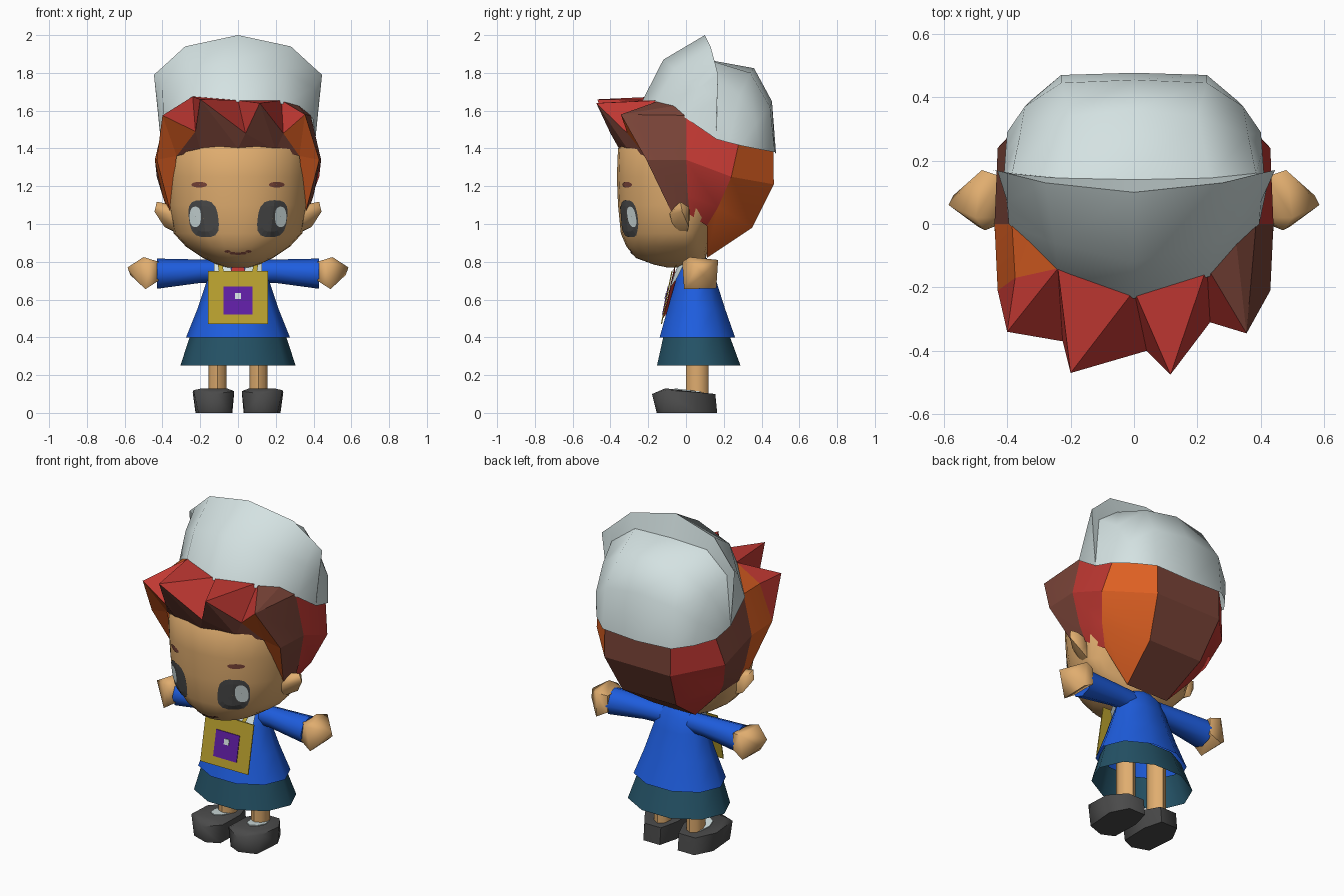
import bpy, bmesh, math
from mathutils import Vector
from mathutils.bvhtree import BVHTree


def lin(c):
    c /= 255
    return c / 12.92 if c <= 0.04045 * 255 / 255 else ((c + 0.055) / 1.055) ** 2.4


PALETTE = {
    "pale_grey": (212, 226, 226), "red": (192, 56, 50), "brown": (122, 68, 56),
    "orange": (220, 95, 34), "skin": (224, 173, 111), "blue": (30, 93, 222),
    "teal": (36, 82, 102), "charcoal": (74, 74, 74), "mustard": (184, 160, 46),
    "purple": (96, 30, 164)}
MATS = {}
for key, rgb in PALETTE.items():
    MATS[key] = bpy.data.materials.new(key)
    MATS[key].diffuse_color = [lin(c) for c in rgb] + [1]


def build(name, verts, faces, colours, smooth=None, hull=False):
    """Mesh object; colours is one name or one name per face."""
    bm = bmesh.new()
    vs = [bm.verts.new(v) for v in verts]
    names = [colours] if isinstance(colours, str) else sorted(set(colours))
    if hull:
        bmesh.ops.convex_hull(bm, input=vs)
        loose = [v for v in bm.verts if not v.link_faces]
        bmesh.ops.delete(bm, geom=loose, context='VERTS')
    for i, f in enumerate(faces):
        face = bm.faces.new([vs[k] for k in f])
        if len(names) > 1:
            face.material_index = names.index(colours[i])
    bmesh.ops.remove_doubles(bm, verts=bm.verts[:], dist=0.0005)
    bmesh.ops.recalc_face_normals(bm, faces=bm.faces[:])
    me = bpy.data.meshes.new(name)
    bm.to_mesh(me)
    bm.free()
    for n in names:
        me.materials.append(MATS[n])
    if smooth:
        me.shade_smooth()
        me.set_sharp_from_angle(angle=math.radians(smooth))
    ob = bpy.data.objects.new(name, me)
    bpy.context.collection.objects.link(ob)
    return ob


def grid(rows, closed=False):
    """Verts and quads joining equally long rows of points."""
    n = len(rows[0])
    faces = [(r * n + c, r * n + (c + 1) % n, (r + 1) * n + (c + 1) % n, (r + 1) * n + c)
             for r in range(len(rows) - 1) for c in range(n if closed else n - 1)]
    return [p for row in rows for p in row], faces


def ring(z, rx, front, back, n, power=2.0, mid=None):
    """Horizontal oval from y=front to y=back."""
    mid = (front + back) / 2 if mid is None else mid
    pts = []
    for i in range(n):
        a = 2 * math.pi * i / n
        s, c = math.sin(a), math.cos(a)
        k = (abs(s) ** power + abs(c) ** power) ** (-1 / power)
        pts.append((rx * c * k, mid + s * k * (back - mid if s > 0 else mid - front), z))
    return pts


def mirrored(pts, s):
    return [(p[0] * s, p[1], p[2]) for p in pts]


SIDES = ((1, "right"), (-1, "left"))

# Head
HEAD = [(0.77, 0.06, -0.10, 0.05), (0.785, 0.11, -0.17, 0.08), (0.82, 0.185, -0.265, 0.105),
        (0.88, 0.275, -0.315, 0.12), (0.95, 0.34, -0.345, 0.13), (1.10, 0.37, -0.36, 0.24),
        (1.25, 0.38, -0.366, 0.36), (1.40, 0.38, -0.36, 0.38), (1.52, 0.34, -0.25, 0.30)]
v, f = grid([ring(z, rx, a, b, 24, 2.12, 0.0) for z, rx, a, b in HEAD], True)
f += [tuple(range(24)), tuple(range(len(v) - 24, len(v)))]
build("head", v, f, "skin", 50)
FACE = BVHTree.FromPolygons([Vector(p) for p in v], f)


# Painted face features, draped over the head
def drape(name, outline, colour, lift):
    n = len(outline)
    cx = sum(p[0] for p in outline) / n
    cz = sum(p[1] for p in outline) / n
    rows = []
    for k in (0.02, 0.35, 0.7, 1.0):
        row = []
        for x, z in outline:
            x, z = cx + (x - cx) * k, cz + (z - cz) * k
            hit = FACE.ray_cast(Vector((x, -2, z)), Vector((0, 1, 0)))[0]
            row.append((x, hit.y - lift, z))
        rows.append(row)
    v, f = grid(rows, True)
    build(name, v, f, colour)


def oval(cx, cz, rx, rz, power, n=20, lean=0):
    return [(cx + p[0] + lean * p[1], cz + p[1]) for p in ring(0, rx, -rz, rz, n, power)]


for s, side in SIDES:
    drape(side + "_eye", oval(s * 0.182, 1.028, 0.078, 0.098, 3, 20, s * 0.12), "charcoal", 0.005)
    drape(side + "_eye_glint", oval(s * 0.226, 1.038, 0.030, 0.054, 2.5), "pale_grey", 0.009)
    drape(side + "_eyebrow", oval(s * 0.205, 1.208, 0.042, 0.015, 2), "brown", 0.005)
for i in range(5):
    x = -0.056 + i * 0.028
    drape("mouth_%d" % i, oval(x, 0.842 + 4 * x * x, 0.016, 0.007, 3, 8), "brown", 0.005)

# Ears
EAR = [(0.32, -0.09, 1.06), (0.34, -0.03, 1.10), (0.33, 0.02, 1.06), (0.30, 0.0, 0.94), (0.31, -0.06, 0.95),
       (0.43, -0.03, 1.118), (0.415, 0.015, 1.09), (0.442, -0.02, 1.065), (0.39, 0.015, 0.985), (0.37, -0.085, 1.05)]
for s, side in SIDES:
    build(side + "_ear", mirrored(EAR, s), [], "skin", 60, hull=True)

# Hair: panels round the head, each column running from hat to nape
COLS = [[(0.355, -0.345, 1.58), (0.43, -0.21, 1.34), (0.36, -0.08, 1.07), (0.36, -0.08, 1.07)],
        [(0.385, 0.0, 1.575), (0.44, 0.0, 1.34), (0.40, 0.01, 1.15), (0.365, 0.02, 1.05)],
        [(0.39, 0.28, 1.43), (0.43, 0.24, 1.25), (0.37, 0.17, 1.09), (0.30, 0.11, 0.99)],
        [(0.22, 0.462, 1.39), (0.22, 0.465, 1.21), (0.18, 0.35, 0.98), (0.14, 0.11, 0.82)]]
COLS += [mirrored(c, -1) for c in reversed(COLS)]
COLS[7][0] = (-0.375, -0.17, 1.57)
PANELS = ["brown", "red", "orange", "brown", "red", "brown", "orange"]
v, f = grid(COLS)
build("hair_panels", v, f, [p for p in PANELS for _ in range(3)], 25)
tuck = [(x * 0.82, y * 0.88, z + 0.06) for x, y, z in (c[0] for c in COLS[1:-1])]
v, f = grid([[c[0] for c in COLS[1:-1]], tuck])
build("hair_under_hat", v, f, PANELS[1:-1])

# Spiky fringe: roof points, jagged rim, hairline
FRINGE = [(-0.316, 0, 1.635), (-0.24, -0.14, 1.675), (0, -0.21, 1.655), (0.23, -0.135, 1.655), (0.316, 0, 1.635),
          (-0.40, -0.34, 1.575), (-0.225, -0.37, 1.49), (-0.20, -0.47, 1.66), (0.04, -0.40, 1.48),
          (0.115, -0.475, 1.64), (0.24, -0.31, 1.48), (0.355, -0.345, 1.58),
          (-0.325, -0.215, 1.36), (-0.20, -0.305, 1.39), (0, -0.355, 1.40), (0.20, -0.305, 1.39), (0.325, -0.215, 1.36),
          (-0.385, 0, 1.575), (0.385, 0, 1.575), (-0.43, -0.21, 1.34), (0.43, -0.21, 1.34),
          (-0.36, -0.08, 1.07), (0.36, -0.08, 1.07), (-0.375, -0.17, 1.57)]
PARTS = {
    "red": [(1, 6, 5), (1, 7, 6), (1, 2, 7), (2, 8, 7), (2, 9, 8), (2, 3, 9), (3, 10, 9), (3, 11, 10),
            (1, 5, 23), (23, 5, 19)],
    "brown": [(3, 4, 11), (4, 18, 11), (6, 13, 12), (6, 7, 13), (7, 8, 14), (7, 14, 13), (8, 9, 15),
              (8, 15, 14), (9, 10, 15), (10, 16, 15)],
    "orange": [(0, 1, 23), (17, 0, 23), (5, 6, 12), (10, 11, 16), (5, 19, 12), (19, 21, 12),
               (11, 20, 16), (20, 22, 16)]}
build("hair_fringe", FRINGE, [t for fs in PARTS.values() for t in fs],
      [c for c, fs in PARTS.items() for _ in fs])

# Hat: tall front shell, then a lower rounded back
HALF = [[(0, -0.235, 1.645), (0.24, -0.165, 1.635), (0.395, 0.0, 1.56), (0.41, 0.16, 1.45)],
        [(0, -0.12, 1.87), (0.25, -0.06, 1.82), (0.40, 0.07, 1.72), (0.43, 0.165, 1.66)],
        [(0, 0.10, 2.0), (0.28, 0.13, 1.94), (0.40, 0.16, 1.83), (0.445, 0.17, 1.79)],
        [(0, 0.14, 1.865), (0.24, 0.145, 1.86), (0.385, 0.16, 1.75), (0.41, 0.158, 1.45)],
        [(0, 0.36, 1.825), (0.20, 0.34, 1.80), (0.36, 0.28, 1.67), (0.405, 0.23, 1.43)],
        [(0, 0.455, 1.65), (0.23, 0.445, 1.62), (0.345, 0.37, 1.53), (0.40, 0.29, 1.415)],
        [(0, 0.477, 1.37), (0.23, 0.47, 1.38), (0.325, 0.39, 1.395), (0.40, 0.29, 1.415)]]
v, f = grid([mirrored(r[:0:-1], -1) + r for r in HALF])
build("hat", v, f, "pale_grey", 50)

# Tunic and skirt
v, f = grid([ring(*r, 10) for r in ((0.40, 0.275, -0.15, 0.27), (0.55, 0.215, -0.105, 0.215),
                                    (0.70, 0.165, -0.06, 0.165), (0.78, 0.14, -0.03, 0.14),
                                    (0.82, 0.08, 0.0, 0.11))], True)
build("tunic", v, f, "blue", 60)
v, f = grid([ring(*r, 10) for r in ((0.25, 0.305, -0.165, 0.30), (0.42, 0.25, -0.125, 0.235))], True)
build("skirt", v, f, "teal", 60)

# Neck, collar and neckerchief
v, f = grid([ring(0.70, 0.07, -0.02, 0.11, 8), ring(0.82, 0.07, -0.03, 0.11, 8)], True)
build("neck", v, f, "skin", 50)
for s, side in SIDES:
    flap = [(0.03, -0.06, 0.74), (0.13, -0.045, 0.72), (0.125, 0.0, 0.81), (0.05, -0.03, 0.81), (0.08, -0.085, 0.66)]
    build(side + "_collar", mirrored(flap, s), [], "pale_grey", hull=True)
    strap = [(0.10, -0.078, 0.74), (0.075, -0.078, 0.74), (0.085, -0.035, 0.81), (0.11, -0.03, 0.81)]
    build(side + "_strap", mirrored(strap, s), [(0, 1, 2, 3)], "mustard")
build("neckerchief", [(-0.03, -0.06, 0.78), (0.03, -0.06, 0.78), (0.08, -0.095, 0.6), (0, -0.122, 0.5),
                      (-0.08, -0.095, 0.6), (0, -0.05, 0.6)], [], "red", hull=True)


# Badge with coloured squares on a tilted plane
def tilted_plate(name, hw, z0, z1, lift, thick, colour):
    pts = [(x, -0.133 + (z - 0.47) * 0.2 - lift + d, z)
           for x in (-hw, hw) for z in (z0, z1) for d in (0, thick)]
    build(name, pts, [], colour, hull=True)


tilted_plate("badge", 0.16, 0.47, 0.75, 0.0, 0.006, "mustard")
tilted_plate("badge_square", 0.078, 0.52, 0.67, 0.004, 0.006, "purple")
tilted_plate("badge_dot", 0.016, 0.602, 0.634, 0.008, 0.006, "pale_grey")

# Arms, hands, legs and shoes
HAND = [(0.42, 0.0, 0.70), (0.42, 0.15, 0.70), (0.42, 0.02, 0.80), (0.42, 0.15, 0.80),
        (0.47, -0.02, 0.80), (0.49, -0.01, 0.655), (0.49, 0.16, 0.66), (0.50, 0.02, 0.825),
        (0.48, 0.17, 0.81), (0.585, 0.06, 0.77), (0.57, 0.09, 0.73)]
SHOE = [(0.035, -0.12, 0), (0.11, -0.155, 0), (0.21, -0.12, 0), (0.225, 0.06, 0), (0.17, 0.165, 0), (0.06, 0.165, 0),
        (0.03, 0.05, 0), (0.02, -0.12, 0.115), (0.12, -0.18, 0.10), (0.235, -0.11, 0.12), (0.06, -0.11, 0.13),
        (0.19, -0.11, 0.13), (0.24, 0.05, 0.11), (0.17, 0.155, 0.10), (0.06, 0.155, 0.10), (0.02, 0.05, 0.11)]
for s, side in SIDES:
    rows = []
    for x, zc, rz, ry in ((0.08, 0.75, 0.06, 0.055), (0.20, 0.75, 0.062, 0.064), (0.43, 0.737, 0.08, 0.085)):
        rows.append([(s * x, 0.07 + ry * math.cos(a * math.pi / 4), zc + rz * math.sin(a * math.pi / 4))
                     for a in range(8)])
    v, f = grid(rows, True)
    build(side + "_sleeve", v, f + [tuple(range(16, 24))], "blue", 60)
    build(side + "_hand", mirrored(HAND, s), [], "skin", 70, hull=True)
    v, f = grid([[(p[0] + s * 0.108, p[1], p[2]) for p in ring(z, 0.048, 0.0, 0.12, 8)] for z in (0.10, 0.46)], True)
    build(side + "_leg", v, f, "skin", 50)
    build(side + "_shoe", mirrored(SHOE, s), [], "charcoal", 60, hull=True)
    sock = [(s * 0.12 + p[0], p[1], q + 0.136 - 0.12 * (p[1] + 0.11))
            for q in (0, -0.008) for p in ring(0, 0.05, -0.06, 0.10, 8)]
    build(side + "_sock", sock, [], "pale_grey", hull=True)
